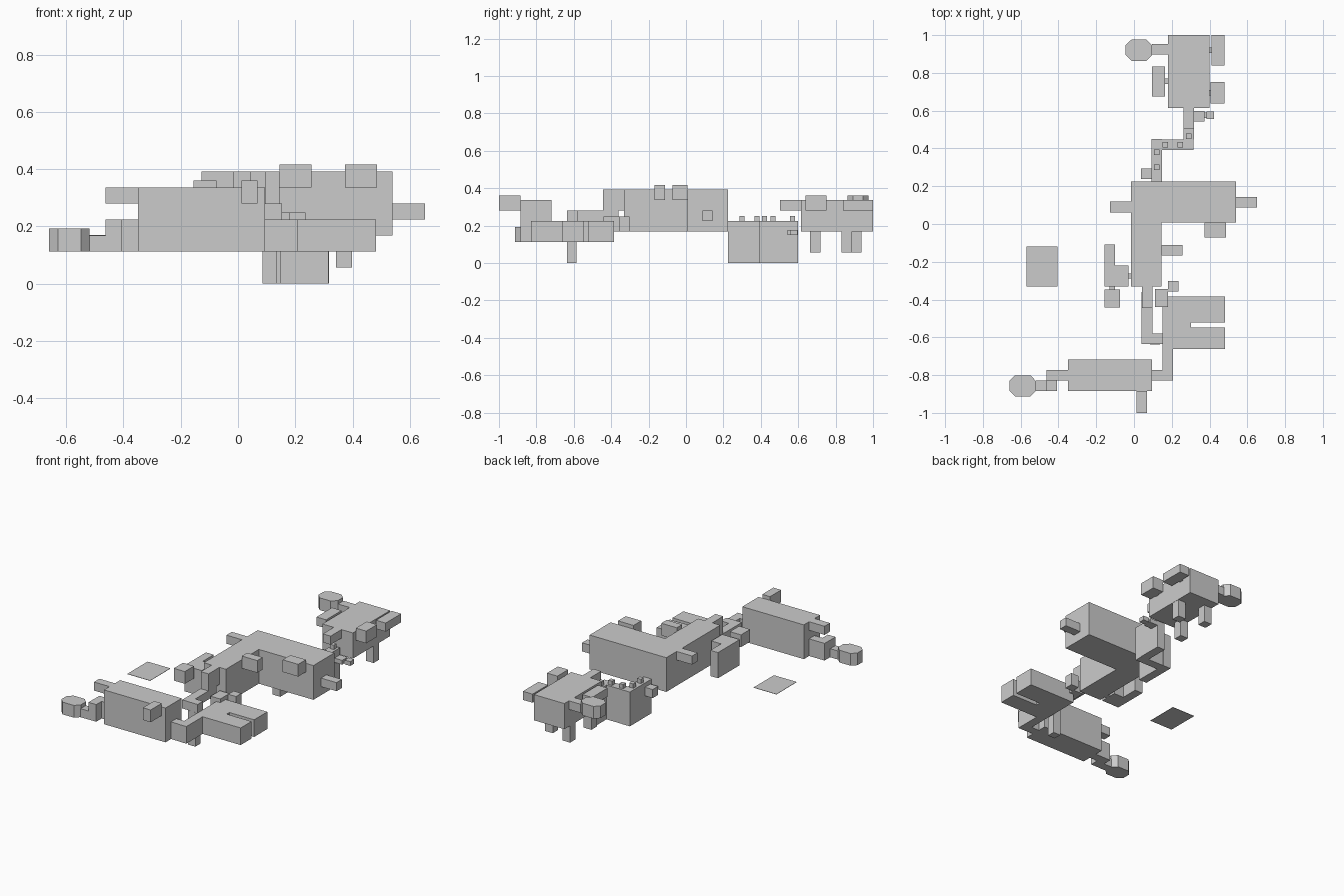
import bpy, bmesh
from mathutils import Matrix

if "Cube" in bpy.data.objects:
    bpy.data.objects.remove(bpy.data.objects["Cube"], do_unlink=True)

# Storey levels, from the ground up
CELL = 0.056
TALL = 0.08
GROUND, FOOT, LOW, MAIN, MID, HIGH, UPPER, TOP = (CELL * level for level in range(8))

# Axis and end of each side of a part
SIDES = {"left": (0, 1), "right": (0, 0), "back": (1, 1), "front": (1, 0)}

grey = bpy.data.materials.new("light_grey")
grey.use_nodes = True
grey.diffuse_color = (0.6, 0.6, 0.6, 1)
grey.node_tree.nodes["Principled BSDF"].inputs["Base Color"].default_value = grey.diffuse_color


def box(name, x, y, z, cut=0):
    """Box between limits on each axis, with optional cut upright corners."""
    spans = (x, y, z)
    middle = [(low + high) / 2 for low, high in spans]
    size = [high - low for low, high in spans]
    bm = bmesh.new()
    bmesh.ops.create_cube(bm, size=1, matrix=Matrix.Translation(middle) @ Matrix.Diagonal((*size, 1)))
    if cut:
        upright = [e for e in bm.edges if (e.verts[0].co - e.verts[1].co).xy.length < cut]
        bmesh.ops.bevel(bm, geom=upright, offset=cut, segments=1, affect="EDGES")
    mesh = bpy.data.meshes.new(name)
    bm.to_mesh(mesh)
    bm.free()
    mesh.materials.append(grey)
    bpy.context.collection.objects.link(bpy.data.objects.new(name, mesh))
    return spans


def attach(name, host, side, at, base, reach=CELL, width=CELL, height=CELL, cut=0):
    """Box standing out from one side of a host, centred at a point along it."""
    axis, end = SIDES[side]
    edge = host[axis][end]
    outward = reach if end else -reach
    spans = [(at - width / 2, at + width / 2)] * 2
    spans[axis] = sorted((edge, edge + outward))
    return box(name, *spans, (base, base + height), cut)


def linked(name, host, side, at, base, gap, **shape):
    """Attached box with a narrow link bridging a gap to its host."""
    link = attach(name + "_link", host, side, at, base, reach=gap, width=CELL / 2, height=CELL / 3)
    return attach(name, link, side, at, base, **shape)


# Large hall with its side rooms
hall = box("main_hall", (-0.015, 0.54), (0.008, 0.225), (MAIN, TOP))
hall_wing = attach("main_hall_wing", hall, "front", 0.065, MAIN,
                   reach=0.34, width=0.16, height=TOP - MAIN)
attach("hall_right_room", hall, "right", 0.09, UPPER, reach=CELL * 2)
attach("hall_left_room", hall, "left", 0.115, MID, reach=CELL * 2)
attach("hall_front_room", hall, "front", 0.43, UPPER, reach=TALL, width=CELL * 2, height=TALL)
attach("hall_inner_room", hall_wing, "left", -0.14, UPPER, reach=CELL * 2, height=TALL)

# L-shaped corner room with a small cell in front
corner = linked("corner_room", hall_wing, "right", -0.275, MAIN, gap=0.015,
                reach=0.07, width=CELL * 2, height=UPPER - MAIN)
corner_wing = attach("corner_room_wing", corner, "right", -0.22, MAIN,
                     width=CELL * 4, height=UPPER - MAIN)
linked("corner_cell", corner_wing, "front", -0.115, HIGH, gap=0.015,
       reach=0.095, width=TALL, height=TALL)
box("floor_plate", (-0.57, -0.405), (-0.33, -0.12), (MAIN, MAIN + 0.002))

# Winding passage at the back, with studs on its roof
passage = attach("passage_start", hall, "back", 0.12, GROUND, reach=CELL * 4, height=MID)
turn = attach("passage_turn", passage, "left", 0.42, GROUND, reach=CELL * 3, height=MID)
passage_end = attach("passage_end", turn, "back", 0.29, GROUND, reach=0.15, height=MID)
for x, y in ((0.12, 0.3), (0.12, 0.38), (0.165, 0.42), (0.245, 0.42), (0.29, 0.465), (0.29, 0.57)):
    half = CELL / 4
    box("passage_stud", (x - half, x + half), (y - half, y + half), (MID, MID + CELL / 2))
attach("passage_right_cell", passage, "right", 0.265, LOW + CELL / 2)
left_cell = attach("passage_left_cell", passage_end, "left", 0.57, MAIN - CELL / 3, height=CELL / 2)
linked("passage_outer_cell", left_cell, "left", 0.575, MAIN - CELL / 3, gap=0.01,
       reach=0.04, width=0.04, height=CELL / 2)

# Back hall with side rooms and legs
back_hall = box("back_hall", (0.18, 0.4), (0.615, 1), (MAIN, UPPER))
attach("back_hall_neck", back_hall, "front", 0.29, HIGH, reach=CELL * 2)
back_arm = attach("back_octagon_arm", back_hall, "right", 0.925, HIGH, reach=CELL * 1.5)
attach("back_octagon", back_arm, "right", 0.92, HIGH,
       reach=CELL * 2.5, width=CELL * 2, height=TALL, cut=0.03)
linked("back_right_room", back_hall, "right", 0.755, HIGH, gap=0.015, reach=0.07, width=0.16)
linked("back_left_room", back_hall, "left", 0.92, HIGH, gap=0.01, reach=0.07, width=0.16)
linked("back_left_small_room", back_hall, "left", 0.695, HIGH, gap=0.005,
       reach=0.075, width=CELL * 2, height=TALL)
for name, x, y in (("front", 0.21, 0.69), ("right", 0.21, 0.91), ("left", 0.37, 0.86)):
    half = CELL / 2
    box(f"back_hall_leg_{name}", (x - half, x + half), (y - half, y + half), (FOOT, MAIN))

# Corridors leading forward from the large hall
attach("upper_corridor", hall_wing, "front", 0.07, HIGH, reach=CELL * 2, height=TOP - HIGH)
corridor = box("step_corridor", (0.04, 0.097), (-0.635, -0.36), (MID, HIGH))
attach("step_corridor_end", corridor, "left", -0.608, MAIN, height=HIGH - MAIN)
box("corridor_leg", (0.085, 0.137), (-0.637, -0.585), (GROUND, MID))
side_cell = box("side_cell", (0.11, 0.18), (-0.44, -0.345), (MAIN, MAIN + TALL))
attach("side_cell_end", side_cell, "left", -0.33, MAIN, height=TALL)

# Front hall with its porch and arms
front_hall = box("front_hall", (-0.35, 0.095), (-0.885, -0.718), (LOW, UPPER))
attach("front_porch", front_hall, "front", 0.04, HIGH, reach=0.115, height=TALL)
attach("front_upper_arm", front_hall, "right", -0.8, HIGH, reach=CELL * 2)
lower_arm = attach("front_lower_arm", front_hall, "right", -0.8, LOW,
                   reach=CELL * 2, height=MID - LOW)
elbow = attach("front_arm_elbow", lower_arm, "front", -0.435, LOW, height=MID - LOW)
octagon_arm = attach("front_octagon_arm", elbow, "right", -0.857, LOW)
attach("front_octagon", octagon_arm, "right", -0.857, LOW,
       reach=CELL * 2.5, width=CELL * 2, height=TALL, cut=0.03)

# Forked wing on the left of the front hall
wing_link = attach("wing_link", front_hall, "left", -0.8, LOW, height=MID - LOW)
wing = attach("wing_spine", wing_link, "left", -0.607, LOW, width=0.445, height=MID - LOW)
attach("wing_back_prong", wing, "left", -0.453, LOW, reach=0.275, width=0.137, height=MID - LOW)
attach("wing_front_prong", wing, "left", -0.605, LOW,
       reach=0.275, width=CELL * 2, height=MID - LOW)
attach("wing_prong_web", wing, "left", -0.535, LOW, reach=0.095, width=0.03, height=MID - LOW)
